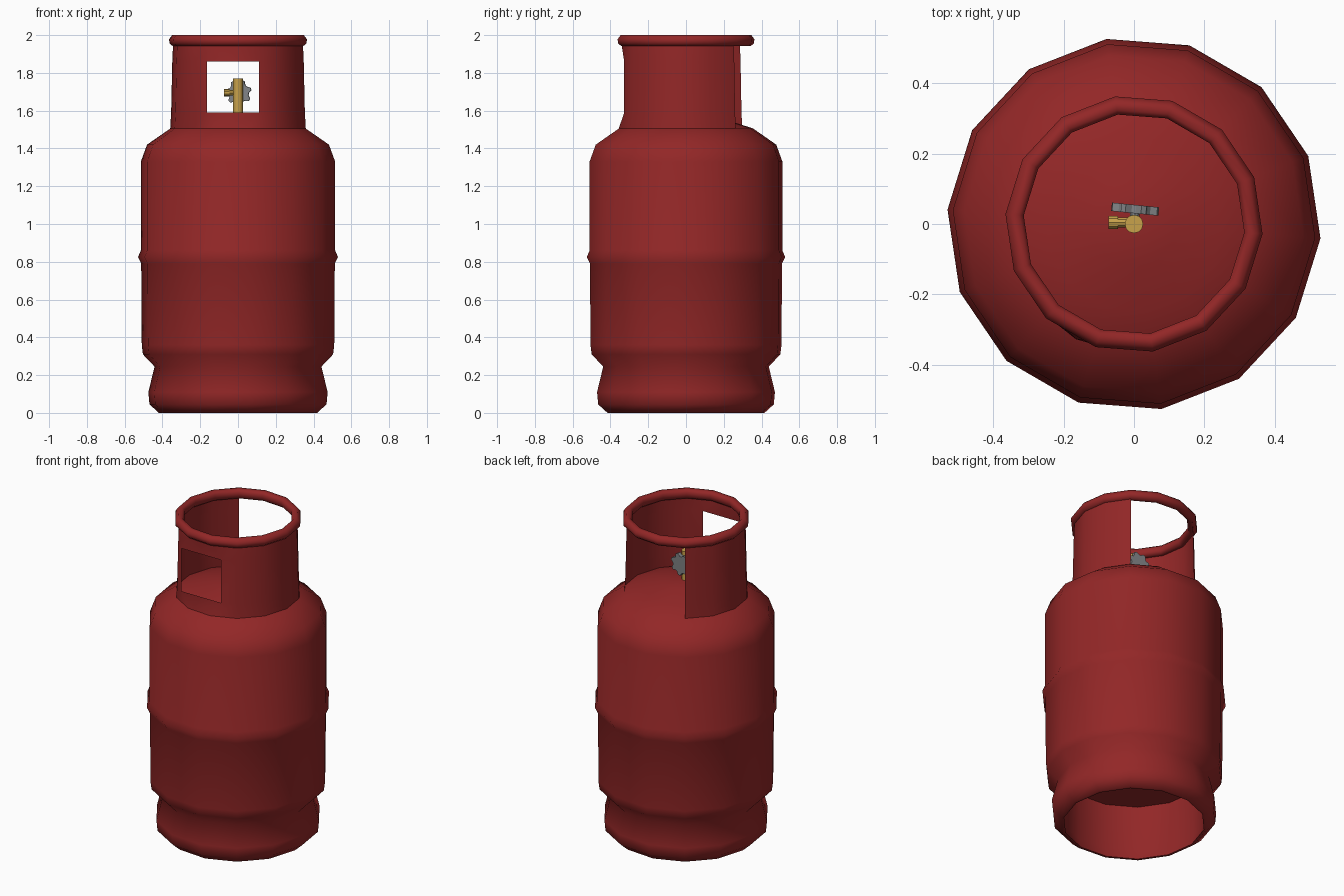
import bpy, bmesh, math
from mathutils import Matrix, Vector

if "Cube" in bpy.data.objects:
    bpy.data.objects.remove(bpy.data.objects["Cube"])

SIDES = 14
START = math.radians(-4.4)


def material(name, rgb):
    m = bpy.data.materials.new(name)
    m.diffuse_color = (*rgb, 1)
    m.use_nodes = True
    m.node_tree.nodes["Principled BSDF"].inputs["Base Color"].default_value = m.diffuse_color
    return m


RED = material("red_paint", (0.29, 0.02, 0.02))
BRASS = material("brass", (0.58, 0.36, 0.07))
GREY = material("grey_metal", (0.22, 0.23, 0.24))


def finish(bm, name, mat, angle=60):
    bmesh.ops.remove_doubles(bm, verts=bm.verts, dist=1e-5)
    bmesh.ops.recalc_face_normals(bm, faces=bm.faces)
    me = bpy.data.meshes.new(name)
    bm.to_mesh(me)
    bm.free()
    me.materials.append(mat)
    ob = bpy.data.objects.new(name, me)
    bpy.context.collection.objects.link(ob)
    bpy.ops.object.select_all(action='DESELECT')
    ob.select_set(True)
    bpy.context.view_layer.objects.active = ob
    bpy.ops.object.shade_smooth_by_angle(angle=math.radians(angle))
    return ob


def lathe(profile, closed=False, skip=lambda row, side: False, move=None):
    """Spin (radius, z) points round z; skip leaves faces out, move shifts points."""
    bm = bmesh.new()
    rows = []
    for r, (rad, z) in enumerate(profile):
        row = []
        for s in range(SIDES):
            a = START + s * math.tau / SIDES
            p = Vector((rad * math.cos(a), rad * math.sin(a), z))
            if move:
                p = move(r, s, p)
            row.append(bm.verts.new(p))
        if rad == 0:
            bmesh.ops.pointmerge(bm, verts=row, merge_co=row[0].co)
            row = [v for v in bm.verts if v.co.xy.length < 1e-6 and abs(v.co.z - z) < 1e-6] * SIDES
        rows.append(row)
    n = len(rows)
    for r in range(n if closed else n - 1):
        a, b = rows[r], rows[(r + 1) % n]
        for s in range(SIDES):
            if skip(r, s):
                continue
            t = (s + 1) % SIDES
            quad = list(dict.fromkeys([a[s], a[t], b[t], b[s]]))
            bm.faces.new(quad)
    return bm


def tube(bm, start, end, r1, r2=None, segments=10):
    start, end = Vector(start), Vector(end)
    d = end - start
    m = Matrix.Translation((start + end) / 2) @ d.to_track_quat('Z', 'Y').to_matrix().to_4x4()
    bmesh.ops.create_cone(bm, cap_ends=True, segments=segments, radius1=r1,
                          radius2=r1 if r2 is None else r2, depth=d.length, matrix=m)


# Tank: foot ring interior, foot, body with weld band, shoulder and domed top
tank = [(0, 0.36), (0.42, 0.35), (0.42, 0.06), (0.405, 0.0), (0.42, 0.0), (0.47, 0.045),
        (0.476, 0.11), (0.443, 0.245), (0.505, 0.31), (0.511, 0.36), (0.514, 0.79),
        (0.531, 0.825), (0.516, 0.86), (0.516, 1.33), (0.483, 1.42), (0.357, 1.507),
        (0.25, 1.54), (0.12, 1.575), (0, 1.592)]
finish(lathe(tank), "tank", RED)

# Collar: sheet guard, open over three sides at the back, with a widened front window
FRONT_L, FRONT_R = 10, 11


def widen(row, s, p):
    if row in (1, 2) and s in (FRONT_L, FRONT_R):
        return Vector((-0.165 if s == FRONT_L else 0.11, -0.327, p.z))
    return p


def opening(row, s):
    return s in (2, 3, 4) or (row == 1 and s == FRONT_L)


collar = [(0.36, 1.505), (0.355, 1.59), (0.349, 1.86), (0.345, 1.95)]
finish(lathe(collar, skip=opening, move=widen), "collar", RED)

# Rolled rim on top of the collar
rim = [(0.347, 1.942), (0.364, 1.957), (0.366, 1.978), (0.35, 2.0), (0.327, 2.0),
       (0.314, 1.985), (0.314, 1.957), (0.328, 1.942)]
finish(lathe(rim, closed=True), "rim", RED)

# Valve: upright body with side outlet
bm = bmesh.new()
tube(bm, (0, 0, 1.57), (0, 0, 1.77), 0.026, segments=12)
tube(bm, (0, 0.004, 1.695), (-0.05, 0.004, 1.695), 0.015)
tube(bm, (-0.045, 0.004, 1.695), (-0.073, 0.004, 1.695), 0.019)
finish(bm, "valve", BRASS, 30)

# Handwheel: lobed disc behind the valve, turned slightly, with a short stem
bm = bmesh.new()
LOBES = 7
loop = []
for i in range(LOBES * 4):
    r = 0.068 if i % 4 < 2 else 0.053
    a = i * math.tau / (LOBES * 4) + 0.2
    loop.append(bm.verts.new((r * math.cos(a), -0.012, r * math.sin(a))))
face = bm.faces.new(loop)
ext = bmesh.ops.extrude_face_region(bm, geom=[face])
bmesh.ops.translate(bm, vec=(0, 0.024, 0),
                    verts=[v for v in ext["geom"] if isinstance(v, bmesh.types.BMVert)])
if not face.is_valid or not any(len(f.verts) == len(loop) and f.calc_center_median().y < 0 for f in bm.faces):
    bm.faces.new(loop)
tube(bm, (0, -0.04, 0), (0, 0, 0), 0.014)
bmesh.ops.transform(bm, verts=bm.verts,
                    matrix=Matrix.Translation((0.004, 0.042, 1.695)) @ Matrix.Rotation(-0.1, 4, 'Z'))
finish(bm, "handwheel", GREY, 30)
